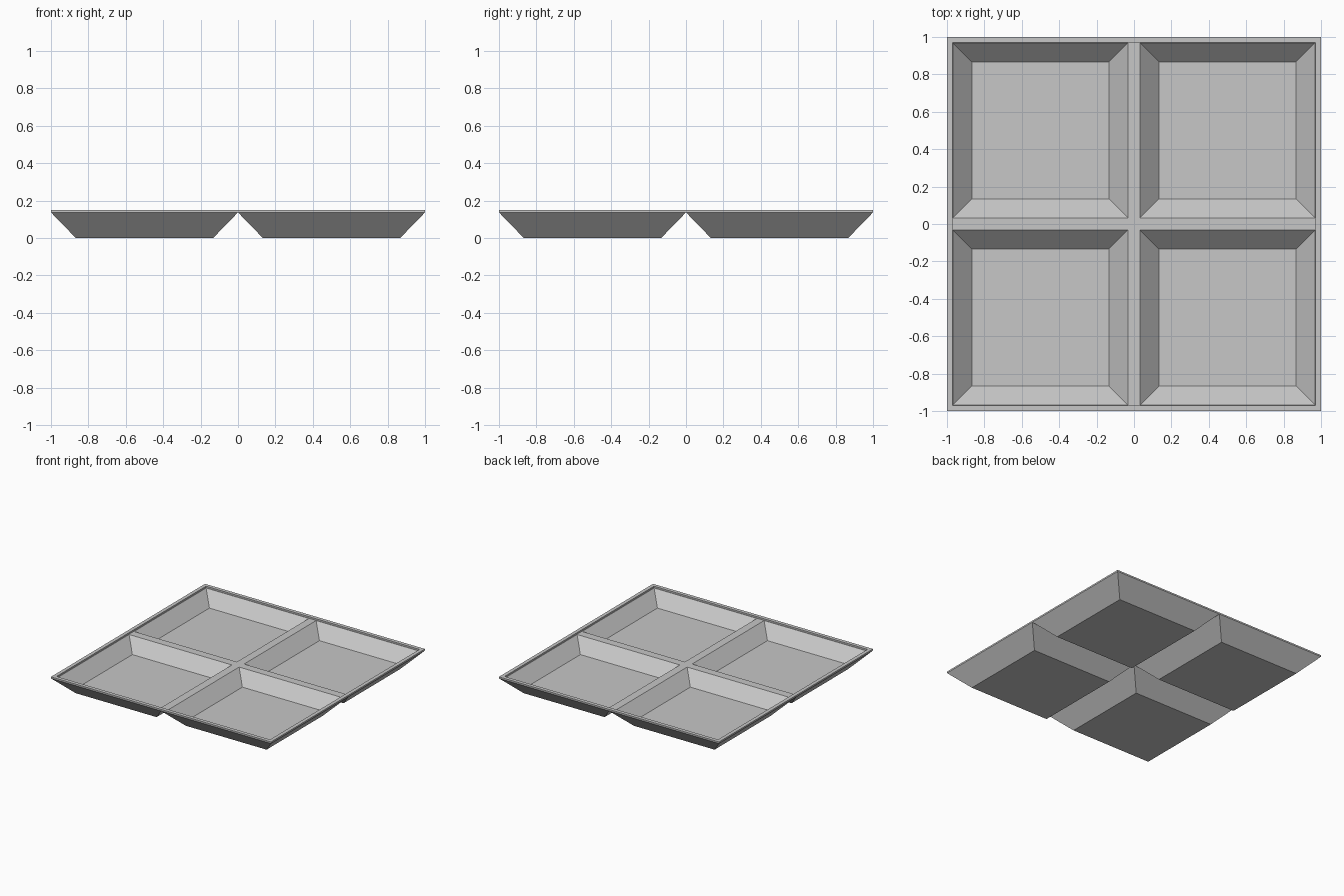
import bpy
import bmesh

cube = bpy.data.objects.get("Cube")
if cube:
    bpy.data.objects.remove(cube, do_unlink=True)

grey = bpy.data.materials.new("light_grey")
grey.use_nodes = True
colour = (0.57, 0.57, 0.57, 1)
grey.diffuse_color = colour
grey.node_tree.nodes["Principled BSDF"].inputs["Base Color"].default_value = colour

TOP = 0.15      # top of the raised lip
LEDGE = 0.137   # top of the dividers
FLOOR = 0.037   # inside floor of each compartment


def square_loft(bm, cx, cy, profile, caps):
    """Loft square rings given as (half width, height)."""
    rings = []
    for half, z in profile:
        rings.append([bm.verts.new((cx + sx * half, cy + sy * half, z))
                      for sx, sy in ((-1, -1), (1, -1), (1, 1), (-1, 1))])
    for a, b in zip(rings, rings[1:]):
        for i in range(4):
            j = (i + 1) % 4
            bm.faces.new((a[i], a[j], b[j], b[i]))
    if caps:
        bm.faces.new(rings[0][::-1])
        bm.faces.new(rings[-1])


def finish(bm, name):
    mesh = bpy.data.meshes.new(name)
    bm.to_mesh(mesh)
    bm.free()
    mesh.materials.append(grey)
    obj = bpy.data.objects.new(name, mesh)
    bpy.context.collection.objects.link(obj)


# Four sloped compartments, meeting along the dividers
bm = bmesh.new()
for cx in (-0.5, 0.5):
    for cy in (-0.5, 0.5):
        square_loft(bm, cx, cy, [(0.367, 0), (0.5, LEDGE),
                                 (0.467, LEDGE), (0.367, FLOOR)], True)
bmesh.ops.remove_doubles(bm, verts=bm.verts, dist=0.0001)
finish(bm, "tray_compartments")

# Raised lip around the outside
bm = bmesh.new()
square_loft(bm, 0, 0, [(1, LEDGE), (1, TOP), (0.97, TOP), (0.97, LEDGE)], False)
finish(bm, "outer_lip")
